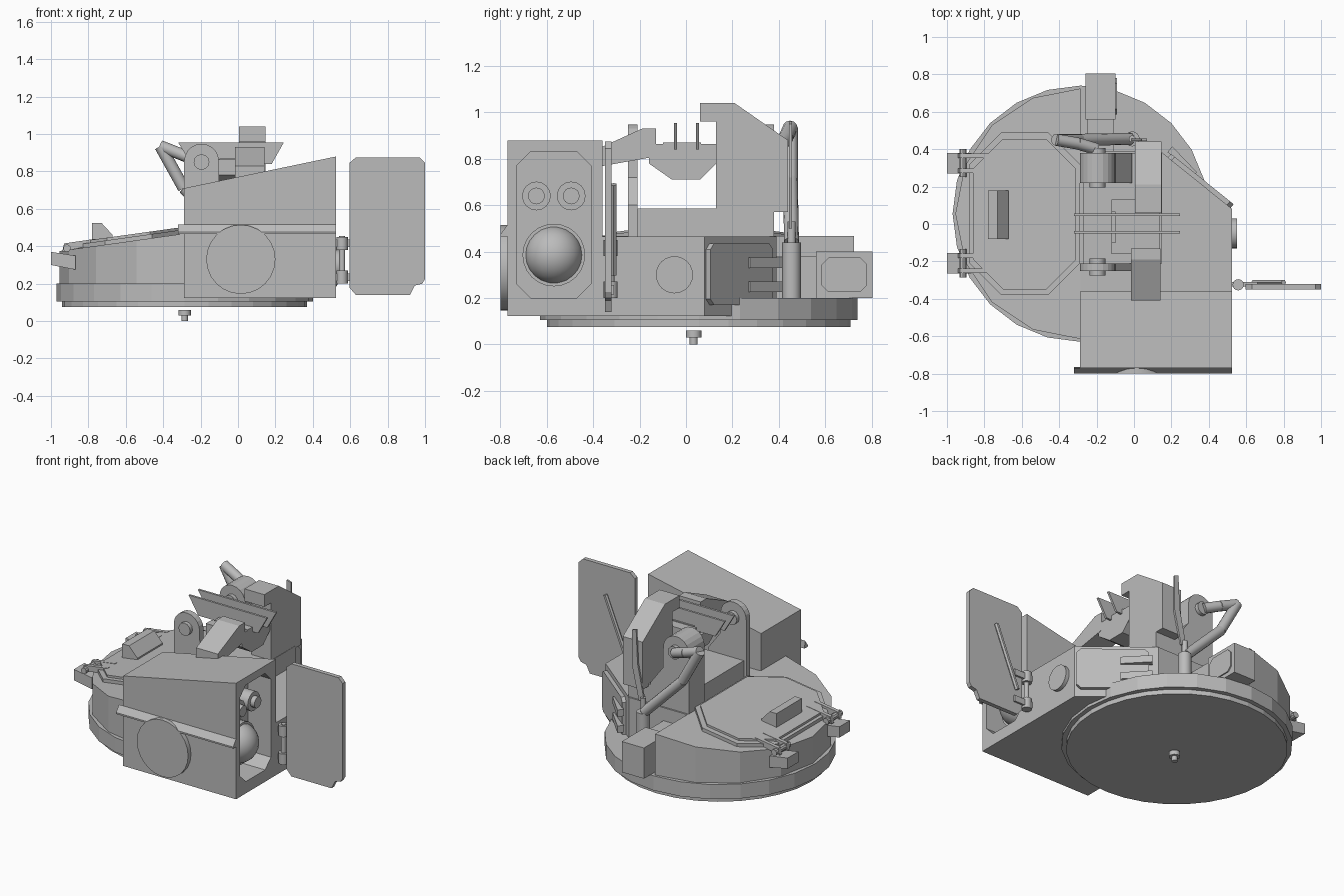
import bpy, bmesh, math
from mathutils import Vector

cube = bpy.data.objects.get("Cube")
if cube:
    bpy.data.objects.remove(cube, do_unlink=True)

grey = bpy.data.materials.new("plain grey")
grey.use_nodes = True
grey.diffuse_color = (0.5, 0.5, 0.5, 1)
grey.node_tree.nodes["Principled BSDF"].inputs["Base Color"].default_value = (0.5, 0.5, 0.5, 1)


def finish(name, bm, smooth=False):
    bmesh.ops.recalc_face_normals(bm, faces=bm.faces)
    mesh = bpy.data.meshes.new(name)
    bm.to_mesh(mesh)
    bm.free()
    mesh.materials.append(grey)
    ob = bpy.data.objects.new(name, mesh)
    bpy.context.collection.objects.link(ob)
    if smooth:
        bpy.ops.object.select_all(action='DESELECT')
        ob.select_set(True)
        bpy.context.view_layer.objects.active = ob
        bpy.ops.object.shade_smooth_by_angle(angle=math.radians(35))
    return ob


def prism(name, pts, axis, a, b, top=None):
    """Extrude a 2D outline along an axis; top(x) optionally slopes the upper cap."""
    place = {'x': lambda p, d: (d, p[0], p[1]),
             'y': lambda p, d: (p[0], d, p[1]),
             'z': lambda p, d: (p[0], p[1], d)}[axis]
    bm = bmesh.new()
    low = [bm.verts.new(place(p, a)) for p in pts]
    high = [bm.verts.new(place(p, b)) for p in pts]
    if top:
        for v in high:
            v.co.z = top(v.co.x)
    bm.faces.new(low)
    bm.faces.new(high)
    for i in range(len(pts)):
        j = (i + 1) % len(pts)
        bm.faces.new((low[i], low[j], high[j], high[i]))
    return finish(name, bm)


def rect(u0, u1, v0, v1, c=0):
    if not c:
        return [(u0, v0), (u1, v0), (u1, v1), (u0, v1)]
    return [(u0 + c, v0), (u1 - c, v0), (u1, v0 + c), (u1, v1 - c),
            (u1 - c, v1), (u0 + c, v1), (u0, v1 - c), (u0, v0 + c)]


def box(name, x0, x1, y0, y1, z0, z1):
    return prism(name, rect(x0, x1, y0, y1), 'z', z0, z1)


def rod(name, p, q, r, n=16, smooth=True):
    p, q = Vector(p), Vector(q)
    bm = bmesh.new()
    bmesh.ops.create_cone(bm, cap_ends=True, segments=n, radius1=r, radius2=r, depth=(q - p).length)
    rot = (q - p).to_track_quat('Z', 'Y')
    for v in bm.verts:
        v.co = rot @ v.co + (p + q) / 2
    return finish(name, bm, smooth)


def arc(cx, cy, r, a0, a1, n):
    return [(cx + r * math.cos(math.radians(a0 + (a1 - a0) * i / n)),
             cy + r * math.sin(math.radians(a0 + (a1 - a0) * i / n))) for i in range(n + 1)]


# Turntable ring and centre knob
CX, CY = -0.285, 0.055
rod("lower_ring", (CX, CY, 0.075), (CX, CY, 0.11), 0.655, 32, False)
rod("upper_ring", (CX, CY, 0.105), (CX, CY, 0.2), 0.685, 24, False)
rod("knob_stem", (CX, 0.033, 0), (CX, 0.033, 0.035), 0.017)
rod("knob_head", (CX, 0.033, 0.03), (CX, 0.033, 0.06), 0.033)

# Rounded crew side with sloping roof
roof = lambda x: 0.375 + 0.14 * (x + 0.95)
prism("rounded_body", arc(CX, CY, 0.67, 90, 270, 8), 'z', 0.19, 0.4, roof)

# Hatch with rim, lid, grip and hinges
prism("hatch_rim", rect(-0.88, -0.29, -0.38, 0.49, 0.17), 'z', 0.3, 0.4, lambda x: roof(x) + 0.022)
prism("hatch_lid", rect(-0.86, -0.31, -0.35, 0.455, 0.16), 'z', 0.3, 0.4, lambda x: roof(x) + 0.036)
prism("hatch_grip", [(-0.78, 0.42), (-0.67, 0.44), (-0.67, 0.46), (-0.73, 0.525), (-0.78, 0.525)],
      'y', -0.08, 0.18)
for y in (0.325, -0.21):
    prism("hinge_bracket", [(-1, 0.37), (-1, 0.3), (-0.87, 0.275), (-0.87, 0.35)], 'y', y - 0.055, y + 0.055)
    for s in (-0.04, 0.04):
        prism("hinge_arm", [(-0.94, 0.37), (-0.93, 0.415), (-0.76, 0.44), (-0.76, 0.41)],
              'y', y + s - 0.012, y + s + 0.012)
    rod("hinge_pin", (-0.915, y - 0.075, 0.39), (-0.915, y + 0.075, 0.39), 0.02, 10)

# Central hull with slanted rear corner
prism("central_hull", [(-0.29, -0.37), (0.525, -0.37), (0.525, 0.08), (0.14, 0.39), (-0.29, 0.39)],
      'z', 0.123, 0.465)
rod("hull_end_cap", (0.52, -0.05, 0.3), (0.55, -0.05, 0.3), 0.08, 24)

# Panel with louvres on the slanted corner, built along its own direction
start, end = Vector((0.525, 0.08, 0)), Vector((0.14, 0.39, 0))
along = (end - start).normalized()
out = Vector((-along.y, along.x, 0)) * -1
turn = math.atan2(along.y, along.x)


def on_slant(ob):
    ob.location = start
    ob.rotation_euler = (0, 0, turn)


on_slant(prism("corner_panel", rect(0.01, 0.44, 0.17, 0.435, 0.025), 'y', -0.025, 0.01))
for z in (0.245, 0.35):
    on_slant(prism("louvre", [(0.27, -0.02), (0.46, -0.02), (0.46, -0.06), (0.27, -0.035)],
                   'z', z - 0.02, z + 0.025))

# Sensor housing with recessed face
housing = prism("sensor_housing", [(-0.29, 0.123), (0.525, 0.123), (0.525, 0.88), (-0.29, 0.71)],
                'y', -0.77, -0.36)
cutter = prism("recess_cutter", rect(-0.73, -0.41, 0.2, 0.83, 0.06), 'x', 0.36, 0.7)
cutter.hide_render = True
cutter.hide_viewport = True
cut = housing.modifiers.new("recess", 'BOOLEAN')
cut.operation = 'DIFFERENCE'
cut.solver = 'EXACT'
cut.object = cutter
prism("rain_ledge", [(-0.77, 0.515), (-0.8, 0.475), (-0.8, 0.465), (-0.765, 0.465)], 'x', -0.32, 0.525)
rod("side_disc", (0.015, -0.765, 0.33), (0.015, -0.8, 0.33), 0.185, 24)

# Lenses
rod("large_lens_barrel", (0.35, -0.57, 0.385), (0.43, -0.57, 0.385), 0.135, 24)
bm = bmesh.new()
bmesh.ops.create_uvsphere(bm, u_segments=24, v_segments=12, radius=0.125)
bmesh.ops.translate(bm, verts=bm.verts, vec=(0.4, -0.57, 0.385))
finish("large_lens", bm, True)
for y in (-0.645, -0.495):
    rod("small_lens_barrel", (0.35, y, 0.64), (0.46, y, 0.64), 0.062)
    rod("small_lens", (0.45, y, 0.64), (0.49, y, 0.64), 0.036)

# Open door, hinges and latch bar
prism("door", [(0.595, 0.18), (0.63, 0.14), (0.92, 0.14), (0.945, 0.19), (0.985, 0.2), (1, 0.225),
               (1, 0.845), (0.97, 0.875), (0.63, 0.875), (0.595, 0.845)], 'y', -0.35, -0.322)
rod("door_hinge_post", (0.557, -0.325, 0.2), (0.557, -0.325, 0.455), 0.016)
for z in (0.2, 0.38):
    rod("door_hinge_knuckle", (0.557, -0.325, z), (0.557, -0.325, z + 0.07), 0.03)
    box("door_hinge_leaf", 0.52, 0.66, -0.335, -0.31, z + 0.015, z + 0.055)
rod("latch_bar", (0.64, -0.312, 0.3), (0.8, -0.312, 0.69), 0.014, 6, False)

# Pedestal and two round-topped yokes
box("pedestal", -0.27, 0.15, -0.21, 0.38, 0.45, 0.585)
yoke = [(-0.01, 0.46), (-0.01, 0.6), (-0.1, 0.72)] + arc(-0.195, 0.855, 0.093, 0, 180, 10) + [(-0.288, 0.46)]
for y0, y1 in ((-0.25, -0.21), (0.22, 0.38)):
    prism("yoke", yoke, 'y', y0, y1)
    rod("yoke_pin", (-0.195, y0 - 0.025, 0.85), (-0.195, y1 + 0.025, 0.85), 0.042, 12)

# Cradle with two rails
prism("cradle", [(-0.16, 0.78), (-0.06, 0.71), (0.06, 0.71), (0.13, 0.78), (0.13, 0.865),
                 (0.065, 0.865), (0.065, 0.8), (-0.1, 0.8), (-0.1, 0.865), (-0.16, 0.865)],
      'x', -0.12, 0.14)
box("cradle_block", -0.1, 0.14, -0.1, 0.065, 0.78, 0.87)
for y in (-0.045, 0.05):
    prism("cradle_rail", [(-0.32, 0.955), (0.245, 0.955), (0.18, 0.84), (-0.25, 0.84)], 'y', y - 0.007, y + 0.007)

# Chute over the housing, and tall hooded unit
prism("chute", [(-0.13, 0.93), (-0.19, 0.93), (-0.41, 0.83), (-0.41, 0.76), (-0.13, 0.81)], 'x', -0.015, 0.142)
prism("hooded_unit", [(0.06, 1.04), (0.21, 1.04), (0.44, 0.88), (0.44, 0.57), (0.13, 0.57),
                      (0.13, 0.96), (0.06, 0.96)], 'x', 0.005, 0.148)

# Bent arm, post and blade at the rear
path = [(-0.02, 0.455, 0.44), (-0.29, 0.45, 0.71), (-0.415, 0.45, 0.935), (-0.3, 0.43, 0.89), (-0.2, 0.4, 0.85)]
for p, q in zip(path, path[1:]):
    rod("bent_arm", p, q, 0.032, 12)
rod("rear_post", (-0.01, 0.455, 0.19), (-0.01, 0.455, 0.44), 0.04)
rod("rear_post_tip", (-0.01, 0.455, 0.43), (-0.01, 0.455, 0.53), 0.018)
prism("rear_blade", [(-0.02, 0.5), (0.02, 0.5), (0.07, 0.72), (0.07, 0.95), (0.04, 0.96), (0.03, 0.74)],
      'y', 0.445, 0.457)

# Rear box with side plate and rails leading to it
box("rear_box", -0.26, -0.1, 0.56, 0.805, 0.2, 0.4)
prism("rear_box_plate", rect(0.585, 0.78, 0.225, 0.375, 0.03), 'x', -0.105, -0.092)
for z in (0.23, 0.35):
    rod("rear_rail", (-0.16, 0.38, z), (-0.16, 0.57, z), 0.012, 8)
box("rear_column", -0.25, -0.11, 0.38, 0.565, 0.19, 0.38)
